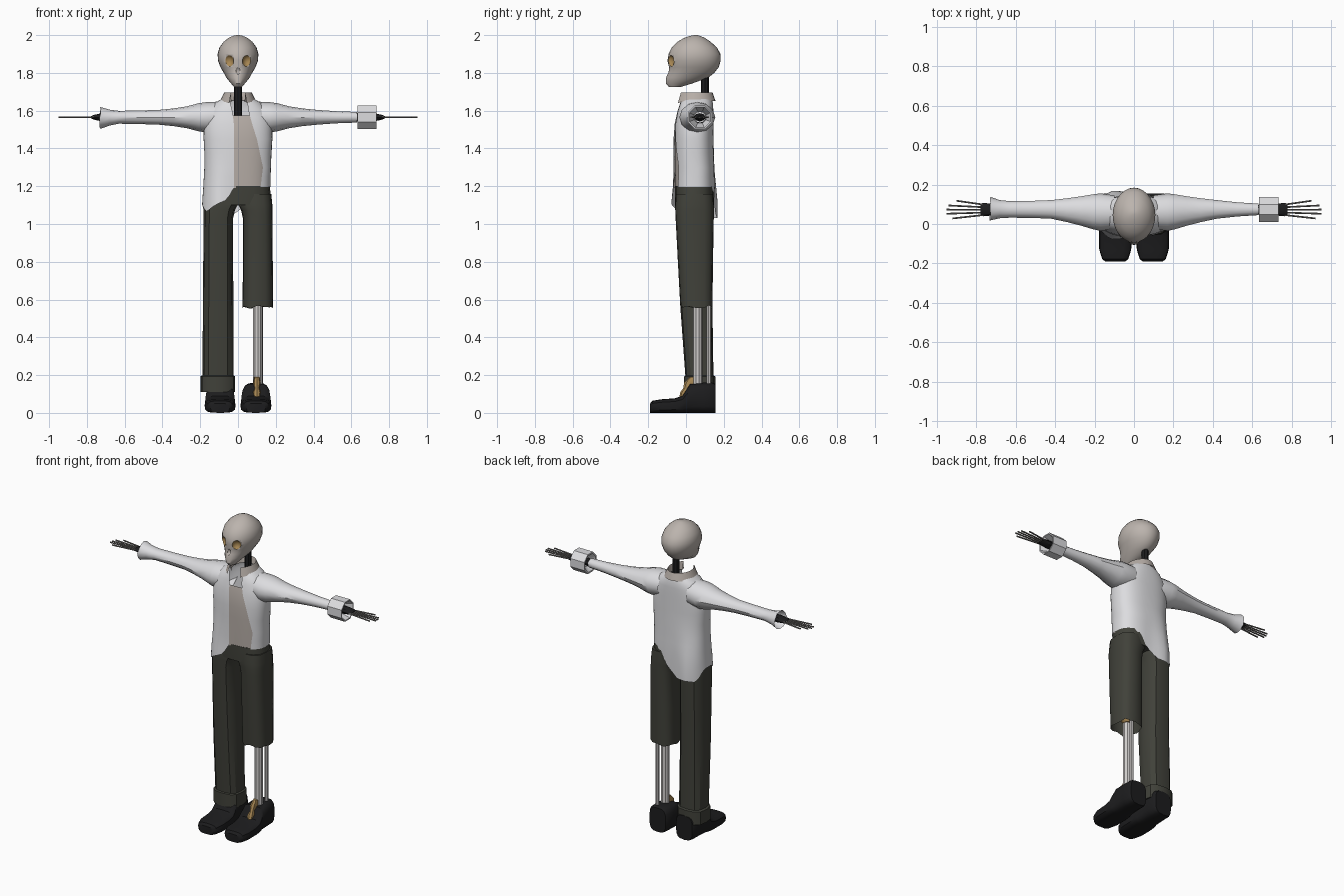
import bpy, bmesh, math, random
from mathutils import Vector

if "Cube" in bpy.data.objects:
    bpy.data.objects.remove(bpy.data.objects["Cube"])

random.seed(3)
PI = math.pi


def material(name, r, g, b):
    m = bpy.data.materials.new(name)
    m.diffuse_color = (r, g, b, 1)
    m.use_nodes = True
    m.node_tree.nodes["Principled BSDF"].inputs["Base Color"].default_value = m.diffuse_color
    return m


WHITE = material("white_cloth", .72, .72, .74)
BEIGE = material("beige_cloth", .47, .42, .385)
BONE = material("bone", .50, .455, .42)
SOCKET = material("ochre", .40, .25, .09)
TROUSER = material("dark_olive", .052, .053, .042)
BLACK = material("black", .012, .012, .013)
ROD = material("pale_rod", .62, .60, .59)
GREY = material("finger_grey", .2, .19, .18)


def finish(bm, name, mats, angle=35):
    bmesh.ops.recalc_face_normals(bm, faces=bm.faces)
    me = bpy.data.meshes.new(name)
    bm.to_mesh(me)
    bm.free()
    for m in mats:
        me.materials.append(m)
    ob = bpy.data.objects.new(name, me)
    bpy.context.collection.objects.link(ob)
    bpy.ops.object.select_all(action='DESELECT')
    ob.select_set(True)
    bpy.context.view_layer.objects.active = ob
    bpy.ops.object.shade_smooth_by_angle(angle=math.radians(angle))
    return ob


def power(v, p):
    return math.copysign(abs(v) ** p, v)


def skin(bm, rows, closed=True):
    for a, b in zip(rows, rows[1:]):
        n = len(a)
        for i in range(n if closed else n - 1):
            j = (i + 1) % n
            bm.faces.new((a[i], a[j], b[j], b[i]))


def loft(name, rings, mat, n=12, axis='z', p=1.0, caps=(True, True), ragged=0, phase=0):
    """Rings are (position, centre u, centre v, radius u, radius v) along an axis."""
    bm = bmesh.new()
    rows = []
    for k, (t, cu, cv, ru, rv) in enumerate(rings):
        row = []
        for i in range(n):
            a = 2 * PI * (i + phase) / n
            u, v = cu + ru * power(math.sin(a), p), cv - rv * power(math.cos(a), p)
            w = t + (random.uniform(-ragged, ragged) if k == len(rings) - 1 else 0)
            row.append(bm.verts.new({'z': (u, v, w), 'x': (w, u, v), 'y': (u, w, v)}[axis]))
        rows.append(row)
    skin(bm, rows)
    if caps[0]:
        bm.faces.new(rows[0])
    if caps[1]:
        bm.faces.new(rows[-1])
    return finish(bm, name, [mat])


def rod(name, a, b, r, mat, n=8):
    a, b = Vector(a), Vector(b)
    bm = bmesh.new()
    bmesh.ops.create_cone(bm, cap_ends=True, segments=n, radius1=r, radius2=r, depth=(b - a).length)
    ob = finish(bm, name, [mat])
    ob.rotation_euler = (b - a).to_track_quat('Z', 'Y').to_euler()
    ob.location = (a + b) / 2
    return ob


def lerp_table(table, x):
    for (x0, *v0), (x1, *v1) in zip(table, table[1:]):
        if x <= x1:
            f = (x - x0) / (x1 - x0)
            return [p + (q - p) * f for p, q in zip(v0, v1)]
    return table[-1][1:]


# Skull: (z, half width, front y, back y)
SKULL = [(1.725, .02, -.09, -.03), (1.743, .036, -.106, .03), (1.775, .062, -.105, .118),
         (1.80, .075, -.095, .15), (1.83, .093, -.09, .173), (1.865, .106, -.098, .184),
         (1.90, .108, -.092, .183), (1.935, .098, -.075, .163), (1.965, .076, -.045, .13),
         (1.985, .05, -.01, .1), (1.996, .026, .022, .075), (2.0, .008, .045, .06)]
skull = loft("skull", [(z, 0, (f + b) / 2, w, (b - f) / 2) for z, w, f, b in SKULL], BONE, 28)
skull.data.materials.append(SOCKET)

# Eye sockets and nose, cut into the skull
for name, loc, size, idx in (("socket_cutter_l", (-.052, -.09, 1.862), (.029, .03, .034), 1),
                             ("socket_cutter_r", (.052, -.09, 1.862), (.029, .03, .034), 1),
                             ("nose_cutter", (0, -.1, 1.812), (.013, .018, .02), 0)):
    bm = bmesh.new()
    bmesh.ops.create_uvsphere(bm, u_segments=16, v_segments=10, radius=1)
    for v in bm.verts:
        v.co = Vector([c * s + o for c, s, o in zip(v.co, size, loc)])
    for f in bm.faces:
        f.material_index = idx
    cutter = finish(bm, name, [BONE, SOCKET])
    cutter.hide_render = True
    cutter.hide_set(True)
    mod = skull.modifiers.new(name, 'BOOLEAN')
    mod.operation, mod.solver, mod.object = 'DIFFERENCE', 'EXACT', cutter

rod("neck", (0, .1, 1.45), (0, .1, 1.82), .021, BLACK)

# Shirt body tables: (z, rx, centre y, ry, left edge x, right edge x)
BODY = [(1.0, .172, .045, .108, -.01, .11), (1.2, .172, .045, .107, -.02, .12),
        (1.3, .174, .042, .107, -.02, .132), (1.45, .182, .04, .106, -.02, .10),
        (1.53, .182, .043, .103, -.022, .075), (1.6, .16, .05, .095, -.03, .055),
        (1.64, .125, .055, .088, -.04, .05), (1.665, .08, .055, .08, -.045, .045)]
# Hem height against angle / pi, going round from the front centre past +x
HEM = [(0, 1.195), (.82, 1.195), (.86, 1.16), (.89, 1.185), (.94, 1.11), (1.05, 1.035),
       (1.3, 1.03), (1.45, 1.10), (1.55, 1.10), (1.68, 1.065), (1.85, 1.11), (1.93, 1.13),
       (1.97, 1.195), (2.01, 1.195)]


def body_point(a, z, inset=0):
    rx, cy, ry, _, _ = lerp_table(BODY, z)
    flare = max(0, min(1, -2 * math.sin(a))) * max(0, min(1, (1.36 - z) / .25))
    rx, ry = rx - inset + .018 * flare, ry - inset + .03 * flare
    return rx * power(math.sin(a), .8), cy - ry * power(math.cos(a), .8), z


bm = bmesh.new()
rows = []
levels = [1.665, 1.64, 1.6, 1.565, 1.53, 1.45, 1.38, 1.3, 1.25, 1.2]
COLS = 48
for k in range(len(levels) + 2):
    row = []
    for i in range(COLS + 1):
        z = levels[min(k, len(levels) - 1)]
        rx, _, _, xl, xr = lerp_table(BODY, z)
        a0 = math.asin((xr / rx) ** 1.25)
        a1 = 2 * PI - math.asin((-xl / rx) ** 1.25)
        a = a0 + (a1 - a0) * i / COLS
        if k >= len(levels):
            z += (lerp_table(HEM, a / PI)[0] - z) * (k - len(levels) + 1) / 2
        row.append(bm.verts.new(body_point(a, z)))
    rows.append(row)
skin(bm, rows, closed=False)
finish(bm, "shirt_body", [WHITE])

# Undershirt behind the open front
bm = bmesh.new()
rows = [[bm.verts.new(body_point(-.5 + 2.0 * i / 14, z, .006)) for i in range(15)]
        for z in (1.19, 1.3, 1.38, 1.45, 1.53, 1.575)]
skin(bm, rows, closed=False)
finish(bm, "undershirt", [BEIGE])

# Folded collar, open at the front
bm = bmesh.new()
rows = []
for z, rx, ry, gap in ((1.652, .095, .106, .5), (1.697, .072, .09, .55), (1.655, .062, .08, .6)):
    row = []
    for i in range(25):
        a = gap + (2 * PI - 2 * gap) * i / 24
        dip = .018 * max(0, math.cos(a)) ** 3 if z < 1.69 else 0
        row.append(bm.verts.new((rx * math.sin(a), .05 - ry * math.cos(a), z - dip)))
    rows.append(row)
skin(bm, rows, closed=False)
finish(bm, "collar", [BEIGE])

# Arms: sleeves, palms and fingers on both sides
SLEEVE = [(.1, .06, 1.57, .085, .078), (.17, .06, 1.565, .095, .08), (.21, .062, 1.565, .088, .074),
          (.27, .066, 1.565, .074, .058), (.34, .07, 1.565, .06, .047), (.42, .074, 1.565, .047, .039),
          (.52, .074, 1.565, .036, .032), (.63, .074, 1.565, .029, .028)]
FLARE = [(.63, .074, 1.565, .042, .034), (.68, .075, 1.563, .046, .042), (.73, .077, 1.562, .06, .058)]
FINGERS = [(.098, .118, .90), (.085, .094, .94), (.072, .073, .95), (.058, .052, .95), (.046, .028, .92)]
for s, side in ((-1, "left"), (1, "right")):
    prof = SLEEVE if s > 0 else SLEEVE[:-2] + [(.52, .074, 1.565, .043, .036)] + FLARE
    loft(side + "_sleeve", [(s * t, *r) for t, *r in prof], WHITE, 12, 'x', caps=(False, False),
         ragged=.004 if s < 0 else 0)
    loft(side + "_palm", [(s * t, .073, 1.565, u, v) for t, u, v in
                          ((.6, .022, .022), (.72, .03, .022), (.765, .034, .012), (.778, .03, .006))],
         BLACK, 8, 'x')
    for k, (y0, y1, x1) in enumerate(FINGERS):
        rod(f"{side}_finger_{k}", (s * .76, y0, 1.565), (s * x1, y1, 1.565), .005, GREY, 6)
loft("right_turned_cuff", [(t, .074, 1.565, r, r) for t, r in
                           ((.66, .03), (.632, .058), (.632, .068), (.732, .068), (.732, .06), (.66, .034))],
     WHITE, 8, 'x', caps=(False, False), phase=.5)

# Trousers: hips, one long leg with turn-up, one torn leg
loft("trouser_hips", [(1.2, 0, .045, .168, .104), (1.15, 0, .045, .174, .104), (1.1, 0, .045, .178, .102)],
     TROUSER, 16, p=.75)
LEG = [(1.16, .088, .045, .088, .098), (1.1, .092, .045, .09, .102), (1.075, .099, .045, .083, .102),
       (1.03, .104, .046, .078, .101), (.8, .105, .05, .079, .093), (.56, .105, .055, .081, .085)]
loft("long_trouser_leg", [(z, -x, *r) for z, x, *r in LEG] + [(.15, -.106, .073, .082, .073)],
     TROUSER, 12, p=.7)
loft("torn_trouser_leg", LEG, TROUSER, 16, p=.7, caps=(True, False), ragged=.009)
loft("trouser_turn_up", [(.2, -.107, .072, .08, .07), (.193, -.107, .072, .092, .083),
                         (.11, -.107, .072, .092, .083), (.11, -.107, .072, .08, .07)],
     TROUSER, 12, p=.7, caps=(False, False))

# Bare shin on the torn side: two rods with ochre joints
rod("shin_rod", (.105, .062, .1), (.105, .062, .62), .026, ROD, 10)
rod("calf_rod", (.12, .12, .1), (.12, .12, .62), .012, ROD, 8)
loft("knee_joint", [(.58, .108, .07, .025, .025), (.61, .108, .07, .045, .05), (.68, .108, .07, .04, .045)],
     SOCKET, 10)
loft("ankle_joint", [(.19, .1, .04, .014, .02), (.16, .1, .025, .02, .035), (.13, .1, .015, .014, .03),
                     (.11, .1, .0, .022, .03), (.085, .1, -.01, .018, .025)], SOCKET, 8)

# Shoes: (y, half width, height)
SHOE = [(-.19, .05, .05), (-.178, .066, .064), (-.13, .081, .072), (-.06, .082, .077), (-.02, .081, .09),
        (.0, .079, .12), (.022, .074, .155), (.09, .07, .16), (.14, .068, .16), (.155, .058, .155)]
for s, side in ((-1, "left"), (1, "right")):
    loft(side + "_shoe", [(y, s * .095, h / 2, w, h / 2) for y, w, h in SHOE], BLACK, 16, 'y', p=.6)
